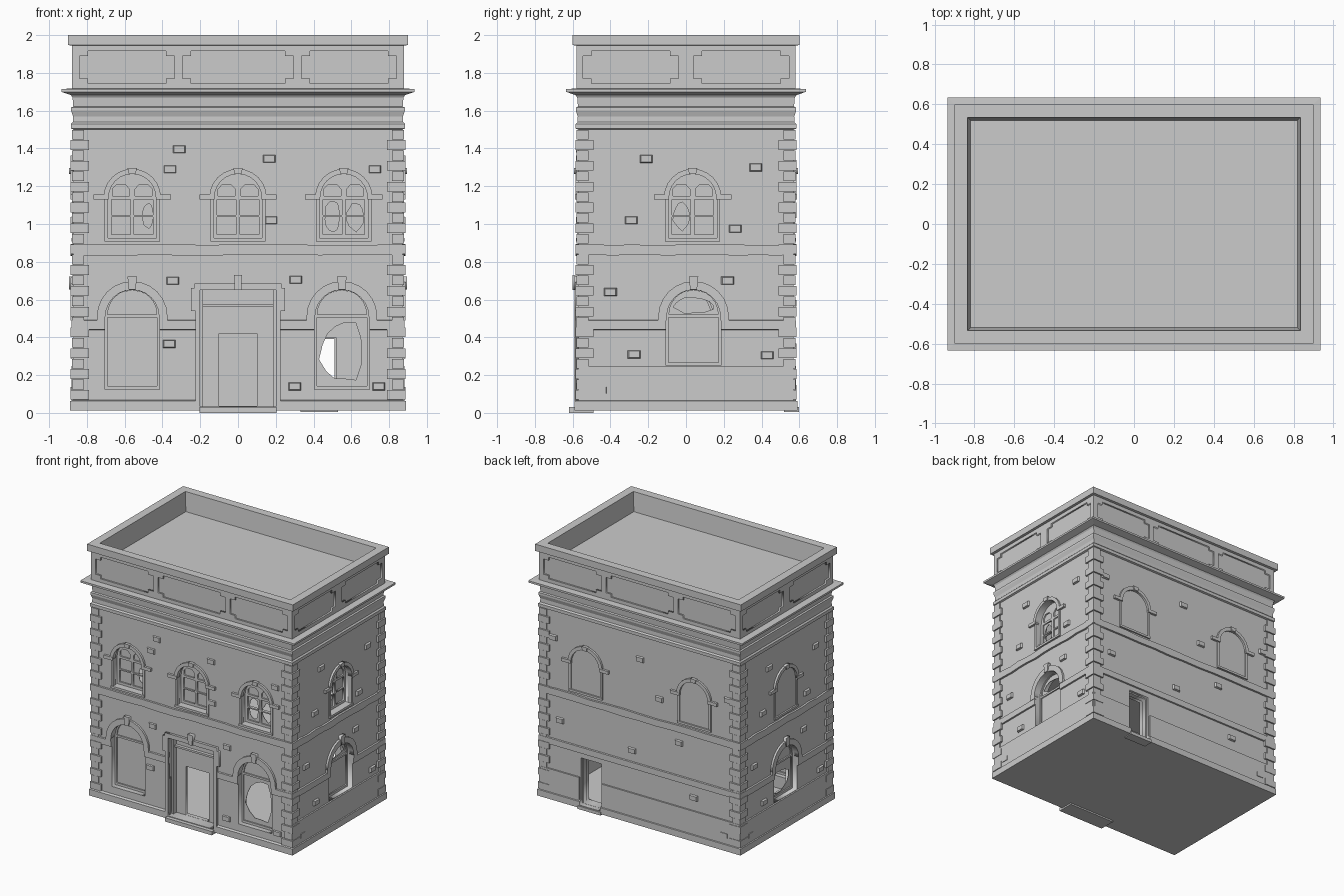
import bpy, bmesh, random
from math import pi, cos, sin
from mathutils import Matrix, Vector

if "Cube" in bpy.data.objects:
    bpy.data.objects.remove(bpy.data.objects["Cube"])

random.seed(4)
HX, HY = 0.87, 0.57          # half size of the wall faces
T, R = Matrix.Translation, Matrix.Rotation
# Wall frames: local x runs along the wall, local y goes inward, z is up
WALLS = {
    "front": (T((0, -HY, 0)), HX),
    "right": (R(pi / 2, 4, 'Z') @ T((0, -HX, 0)), HY),
    "back": (R(pi, 4, 'Z') @ T((0, -HY, 0)), HX),
    "left": (R(-pi / 2, 4, 'Z') @ T((0, -HX, 0)), HY),
}
cuts = []


def finish(name, bm):
    me = bpy.data.meshes.new(name)
    for v in bm.verts:
        v.co = [round(c, 4) for c in v.co]      # keeps flat faces exactly flat
    bmesh.ops.recalc_face_normals(bm, faces=bm.faces[:])
    bm.to_mesh(me)
    bm.free()
    ob = bpy.data.objects.new(name, me)
    bpy.context.collection.objects.link(ob)
    return ob


def solid(name, loops, d0, d1, M):
    """Flat outline with holes, extruded from depth d0 to d1 on a wall."""
    cu = bpy.data.curves.new(name, 'CURVE')
    cu.dimensions, cu.fill_mode, cu.extrude = '2D', 'BOTH', (d1 - d0) / 2
    for pts in loops:
        sp = cu.splines.new('POLY')
        sp.points.add(len(pts) - 1)
        for p, (u, z) in zip(sp.points, pts):
            p.co = (u, z, 0, 1)
        sp.use_cyclic_u = True
    tmp = bpy.data.objects.new(name, cu)
    bpy.context.collection.objects.link(tmp)
    dg = bpy.context.evaluated_depsgraph_get()
    me = bpy.data.meshes.new_from_object(tmp.evaluated_get(dg))
    bm = bmesh.new()
    bm.from_mesh(me)
    bpy.data.objects.remove(tmp)
    bmesh.ops.remove_doubles(bm, verts=bm.verts[:], dist=1e-5)
    bm.transform(M @ T((0, (d0 + d1) / 2, 0)) @ R(pi / 2, 4, 'X'))
    return finish(name, bm)


def boxes(name, items, M=Matrix(), taper=1.0):
    """Boxes given as (x0, x1, y0, y1, z0, z1); taper shrinks the outer face."""
    bm = bmesh.new()
    for x0, x1, y0, y1, z0, z1 in items:
        c = Vector((x0 + x1, y0 + y1, z0 + z1)) / 2
        for v in bmesh.ops.create_cube(bm, size=1)['verts']:
            k = taper if v.co.y < 0 else 1
            v.co = c + Vector((v.co.x * (x1 - x0) * k, v.co.y * (y1 - y0), v.co.z * (z1 - z0) * k))
    bm.transform(M)
    return finish(name, bm)


def rect(u0, u1, z0, z1):
    return [(u0, z0), (u1, z0), (u1, z1), (u0, z1)]


def arch(u, w, z0, zs, n=12):
    return [(u - w, z0), (u + w, z0)] + [(u + w * cos(pi * i / n), zs + w * sin(pi * i / n)) for i in range(n + 1)]


def ragged(u, z, ru, rz, n=13):
    out = []
    for i in range(n):
        k, a = random.uniform(0.8, 1.05), 2 * pi * i / n
        out.append((u + ru * k * cos(a), z + rz * k * sin(a)))
    return out


def hood(name, u, zs, r0, r1, M, rise, d=0.016, n=12):
    """Raised arch band with keystone."""
    ring = [(u + r * cos(a), zs + r * sin(a))
            for r, seq in ((r1, range(n + 1)), (r0, range(n, -1, -1))) for a in [pi * i / n for i in seq]]
    solid(name, [ring], -d, 0.02, M)
    solid(name + "_keystone", [[(u - .018, zs + r0), (u + .018, zs + r0), (u + .025, zs + r1 + rise),
                                (u - .025, zs + r1 + rise)]], -d - .008, 0.01, M)


def upper_window(tag, M, u, breaks=()):
    cuts.append(solid("cutter", [arch(u, .13, .92, 1.14)], -.05, .15, M))
    holes = []
    for c in (u - .06, u + .06):
        holes += [rect(c - .05, c + .05, .945, 1.037), rect(c - .05, c + .05, 1.047, 1.13),
                  [(c - .045, 1.148), (c + .045, 1.148), (c + .045, 1.185), (c + .022, 1.21),
                   (c - .022, 1.21), (c - .045, 1.185)]]
    solid(tag + "_sash", [arch(u, .132, .918, 1.14)] + holes, .045, .07, M)
    solid(tag + "_glass", [rect(u - .12, u + .12, .93, 1.22)] + [ragged(u + a, z, *r) for a, z, *r in breaks],
          .056, .06, M)
    hood(tag + "_hood", u, 1.14, .125, .152, M, .004)
    boxes(tag + "_imposts", [(u - .205, u - .125, -.018, .02, 1.13, 1.155),
                             (u + .125, u + .205, -.018, .02, 1.13, 1.155)], M)
    boxes(tag + "_trim", [(u - .146, u - .128, -.008, .02, .92, 1.13), (u + .128, u + .146, -.008, .02, .92, 1.13),
                          (u - .146, u + .146, -.012, .05, .908, .925)], M)


def lower_window(tag, M, u, z0, breaks=()):
    cuts.append(solid("cutter", [arch(u, .145, z0, .51)], -.05, .15, M))
    solid(tag + "_frame", [arch(u, .147, z0 - .002, .51), rect(u - .132, u + .132, z0 + .018, .505),
                           arch(u, .13, .52, .521)], .04, .065, M)
    solid(tag + "_glass", [arch(u, .14, z0 + .005, .51)] + [ragged(u + a, z, *r) for a, z, *r in breaks],
          .05, .054, M)
    hood(tag + "_hood", u, .51, .142, .187, M, .025)
    boxes(tag + "_imposts", [(u - .187, u - .143, -.016, .02, .488, .515), (u + .143, u + .187, -.016, .02, .488, .515)], M)


# Windows on each wall
F, Rt, B, L = (WALLS[k][0] for k in ("front", "right", "back", "left"))
upper_window("front_upper_left", F, -.56, [(.085, 1.045, .03, .075)])
upper_window("front_upper_middle", F, 0)
upper_window("front_upper_right", F, .56, [(-.06, 1.04, .045, .08), (.06, 1.04, .045, .08)])
upper_window("right_upper", Rt, .035, [(-.06, 1.04, .045, .08)])
upper_window("left_upper", L, 0, [(.06, 1.05, .045, .07)])
upper_window("back_upper_left", B, -.475)
upper_window("back_upper_right", B, .475, [(.05, 1.04, .05, .09), (-.06, 1.04, .04, .08)])
lower_window("front_lower_left", F, -.56, .125)
lower_window("front_lower_right", F, .55, .125, [(.0, .325, .125, .175)])
lower_window("right_lower", Rt, .04, .25, [(0, .57, .12, .045)])
lower_window("left_lower", L, 0, .25, [(0, .36, .12, .09)])

# Front entrance: eared surround, recessed screen with open doorway, steps
cuts.append(solid("cutter", [rect(-.2, .2, .035, .65)], -.05, .15, F))
half = [(.2, .03), (.225, .03), (.225, .54), (.248, .54), (.248, .66), (.23, .66), (.23, .685)]
solid("entrance_surround", [half + [(-u, z) for u, z in half[::-1]] + [(-.2, .65), (.2, .65)]], -.02, .02, F)
solid("entrance_keystone", [[(-.018, .65), (.018, .65), (.022, .73), (-.022, .73)]], -.03, .02, F)
solid("entrance_screen", [rect(-.202, .202, .033, .652), rect(-.1, .1, .036, .42)], .065, .085, F)
boxes("entrance_frame", [(-.2, -.185, .03, .07, .035, .65), (.185, .2, .03, .07, .035, .65),
                         (-.185, .185, .04, .07, .56, .575)], F)
boxes("entrance_step", [(-.205, .205, -.05, .08, .0, .03)], F)

# Back doorway
cuts.append(solid("cutter", [rect(-.52, -.34, .035, .40)], -.05, .15, B))
solid("back_door_frame", [rect(-.523, -.337, .033, .403), rect(-.51, -.35, .036, .39)], .02, .06, B)
boxes("back_door_step", [(-.53, -.33, -.028, .05, .005, .03)], B)

# Notched recessed panels on the parapet
for wall, spans in (("front", [(-.84, -.335), (-.295, .295), (.335, .84)]), ("right", [(-.545, -.04), (.04, .545)]),
                    ("back", [(-.84, -.335), (-.295, .295), (.335, .84)]), ("left", [(-.545, -.04), (.04, .545)])):
    for a, b in spans:
        p = [(a, 1.77), (a + .045, 1.77), (a + .045, 1.745), (b - .045, 1.745), (b - .045, 1.77), (b, 1.77)]
        p += [(u, 3.66 - z) for u, z in p[::-1]]
        cuts.append(solid("cutter", [p], -.1, .003, WALLS[wall][0]))

# Main shell: wall, cornice and parapet as one swept profile (offset, z)
profile = [(.02, .012), (.02, .062), (0, .068), (0, .44), (.012, .442), (.012, .49), (0, .492), (0, 1.50),
           (.014, 1.505), (.014, 1.53), (.004, 1.54), (.003, 1.57), (.013, 1.60), (.013, 1.617), (.002, 1.622),
           (.006, 1.67), (.014, 1.682), (.065, 1.70), (.065, 1.715), (.01, 1.717), (.01, 1.945),
           (.03, 1.947), (.03, 2.0), (-.035, 2.0), (-.05, 1.85)]
bm = bmesh.new()
rings = [[bm.verts.new((sx * (HX + o), sy * (HY + o), z)) for sx, sy in ((-1, -1), (1, -1), (1, 1), (-1, 1))]
         for o, z in profile]
for r, s in zip(rings, rings[1:]):
    for i in range(4):
        bm.faces.new((r[i], r[(i + 1) % 4], s[(i + 1) % 4], s[i]))
bm.faces.new(rings[0])
bm.faces.new(rings[-1])
shell = finish("building_shell", bm)
# Hollow storeys first, then all openings and panels
cuts = [boxes("cutter", [(-.77, .77, -.47, .47, a, b)]) for a, b in ((.03, .84), (.88, 1.65))] + cuts
for c in cuts:
    m = shell.modifiers.new("cut", 'BOOLEAN')
    m.operation, m.solver, m.object = 'DIFFERENCE', 'MANIFOLD', c
dg = bpy.context.evaluated_depsgraph_get()
me = bpy.data.meshes.new_from_object(shell.evaluated_get(dg))
shell.modifiers.clear()
shell.data = me
for c in cuts:
    bpy.data.objects.remove(c)

# Worn string course between the storeys
for k, (M, h) in WALLS.items():
    us = [h * (i / 6 - 1) for i in range(13)]
    edge = [(u, .835 + random.uniform(-.004, .004)) for u in us]
    edge += [(u, .89 + random.uniform(-.005, .005)) for u in us[::-1]]
    solid(k + "_string_course", [edge], -.016, .02, M)

# Low plinth on the sides and back
for k, spans in (("right", [(-HY, HY)]), ("left", [(-HY, HY)]), ("back", [(-HX, -.53), (-.33, HX)])):
    boxes(k + "_plinth", [(a, b, -.012, .03, .06, .247) for a, b in spans], WALLS[k][0])

# Quoins at the four corners, alternating long and short
for sx in (-1, 1):
    for sy in (-1, 1):
        q = []
        for i in range(26):
            w, o = ((.08, .016), (.055, .01))[i % 2]
            z = .068 + i * .0551
            xs = sorted((sx * (HX - w), sx * (HX + o)))
            ys = sorted((sy * (HY - w), sy * (HY + o)))
            q.append((*xs, *ys, z + .002, z + .053))
        boxes("quoins", q)

# Loose bricks standing proud of the walls (position along wall, height)
side = [(-.21, 1.345), (.37, 1.3), (-.29, 1.02), (.26, .975), (.22, .7), (-.4, .64), (-.275, .31), (.43, .305), (-.45, .12)]
bricks = {
    "front": [(-.31, 1.395), (-.36, 1.29), (.165, 1.345), (.725, 1.29), (.175, 1.02), (-.345, .7), (.305, .705),
              (-.365, .365), (.3, .14), (.745, .14)],
    "right": side, "left": side,
    "back": [(0, 1.32), (-.76, 1.29), (.34, .75), (-.07, .58), (.47, .35), (.77, 1.2), (.17, 1.05), (-.7, .65), (.74, .13)],
}
for k, pts in bricks.items():
    d = -.012 if k == "front" else -.016
    boxes(k + "_loose_bricks", [(u - .037, u + .037, d, .01, z - .023, z + .023) for u, z in pts], WALLS[k][0], .75)
